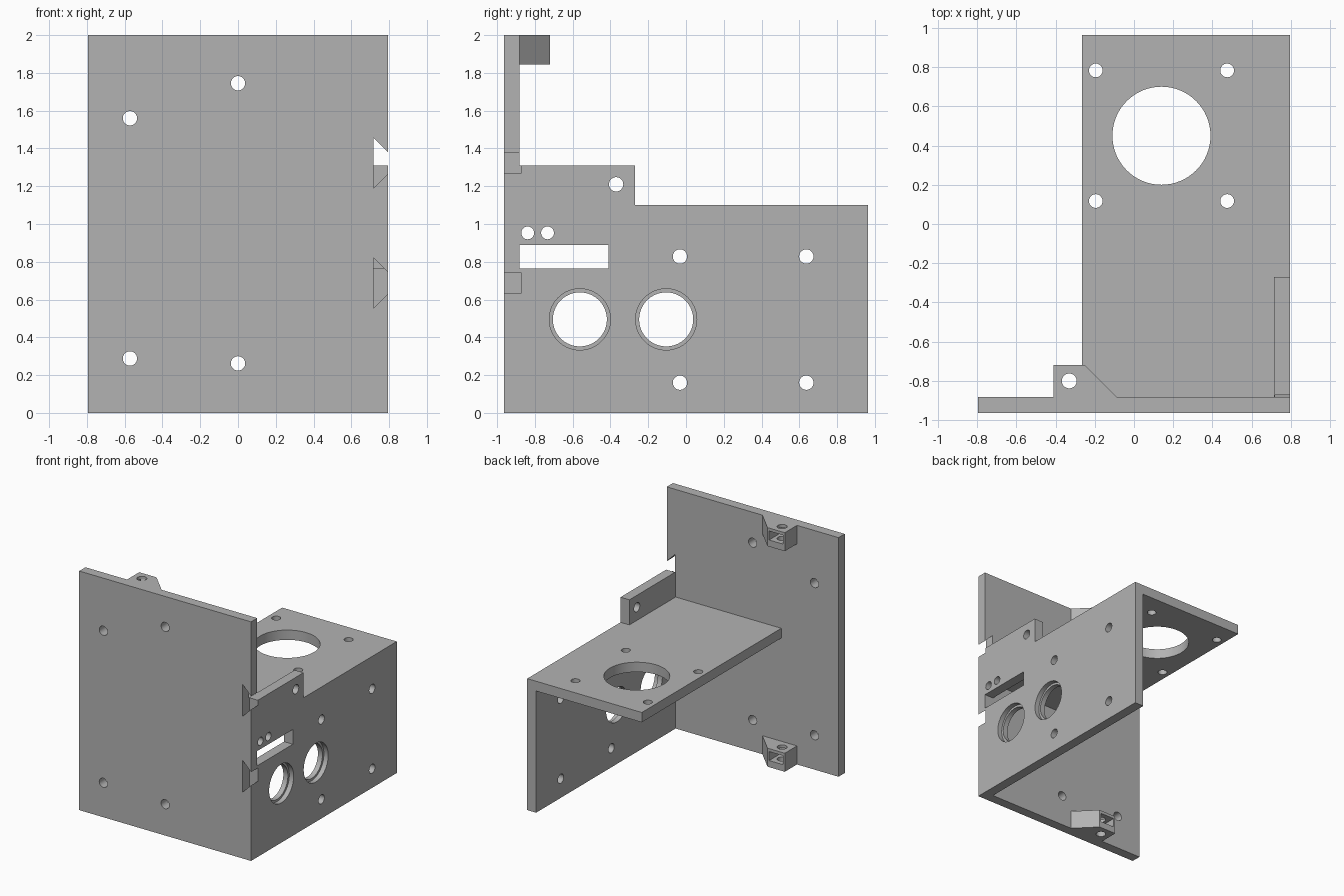
import bpy, bmesh, math
from mathutils import Matrix

if "Cube" in bpy.data.objects:
    bpy.data.objects.remove(bpy.data.objects["Cube"])

X, Y, H = 0.795, 0.963, 2.0      # half width, half depth, height
T = 0.082                        # plate thickness

grey = bpy.data.materials.new("plain grey")
grey.diffuse_color = (0.45, 0.45, 0.45, 1)
grey.use_nodes = True
grey.node_tree.nodes["Principled BSDF"].inputs["Base Color"].default_value = grey.diffuse_color


def make(name, bm):
    bmesh.ops.recalc_face_normals(bm, faces=bm.faces)
    me = bpy.data.meshes.new(name)
    bm.to_mesh(me)
    bm.free()
    me.materials.append(grey)
    ob = bpy.data.objects.new(name, me)
    bpy.context.collection.objects.link(ob)
    return ob


def prism(name, pts, axis, lo, hi):
    """Extrude a 2D outline along an axis; outlines are (y,z), (x,z) or (x,y)."""
    place = {"x": lambda a, b, c: (c, a, b),
             "y": lambda a, b, c: (a, c, b),
             "z": lambda a, b, c: (a, b, c)}[axis]
    bm = bmesh.new()
    low = [bm.verts.new(place(a, b, lo)) for a, b in pts]
    high = [bm.verts.new(place(a, b, hi)) for a, b in pts]
    bm.faces.new(low)
    bm.faces.new(high)
    for i in range(len(pts)):
        j = (i + 1) % len(pts)
        bm.faces.new((low[i], low[j], high[j], high[i]))
    return make(name, bm)


def rect(a0, a1, b0, b1):
    return [(a0, b0), (a1, b0), (a1, b1), (a0, b1)]


def circle(a, b, r, n):
    return [(a + r * math.cos(2 * math.pi * i / n),
             b + r * math.sin(2 * math.pi * i / n)) for i in range(n)]


def combine(body, other, operation):
    mod = body.modifiers.new("join", "BOOLEAN")
    mod.operation, mod.solver, mod.object = operation, "EXACT", other
    bpy.context.view_layer.objects.active = body
    bpy.ops.object.modifier_apply(modifier=mod.name)
    bpy.data.objects.remove(other)


def cut(pts, axis, lo, hi):
    combine(bracket, prism("cutter", pts, axis, lo, hi), "DIFFERENCE")


def drill(centres, r, axis, lo, hi, n=32):
    for a, b in centres:
        cut(circle(a, b, r, n), axis, lo, hi)


# Tall front plate
bracket = prism("bracket", rect(-X, X, 0, H), "y", -Y, -Y + T)

# Side plate with its raised front step
side = [(-Y, 0), (Y, 0), (Y, 1.1), (-0.27, 1.1), (-0.27, 1.31), (-Y, 1.31)]
combine(bracket, prism("side_plate", side, "x", X - T, X), "UNION")

# Horizontal shelf
combine(bracket, prism("shelf", rect(-0.265, X, -Y, Y), "z", 1.1 - T, 1.1), "UNION")

# Screw lugs at top and bottom, each with a nut pocket
lug = [(-0.41, -Y), (-0.41, -0.72), (-0.25, -0.72), (-0.09, -Y + T), (-0.09, -Y)]
for z0 in (0, H - 0.155):
    combine(bracket, prism("lug", lug, "z", z0, z0 + 0.155), "UNION")
    cut(rect(-0.395, -0.265, -0.86, -0.70), "z", z0 + 0.055, z0 + 0.13)
    drill([(-0.33, -0.80)], 0.038, "z", z0 - 0.1, z0 + 0.25)

# Tapered notches in the right front edge
for z in (1.3225, 0.6875):
    s = X - 0.077
    cut([(s, z - 0.1325), (X + 0.02, z - 0.0355), (X + 0.02, z + 0.0355),
         (s, z + 0.1325)], "y", -Y - 0.1, -0.873)

# Front plate holes
drill([(0, 1.745), (-0.572, 1.56), (-0.572, 0.288), (0, 0.262)],
      0.038, "y", -Y - 0.1, -Y + 0.15)

# Side plate: bolt holes, pin holes, slot and counterbored round openings
lo, hi = X - 0.15, X + 0.1
drill([(-0.37, 1.21), (-0.032, 0.828), (0.637, 0.828), (-0.032, 0.16), (0.637, 0.16)],
      0.038, "x", lo, hi)
drill([(-0.838, 0.953), (-0.733, 0.953)], 0.034, "x", lo, hi)
cut(rect(-Y + T, -0.41, 0.765, 0.888), "x", lo, hi)
rounds = [(-0.562, 0.495), (-0.105, 0.495)]
drill(rounds, 0.143, "x", lo, hi, 64)
drill(rounds, 0.162, "x", X - 0.04, hi, 64)

# Shelf: large round opening and four bolt holes
drill([(0.14, 0.45)], 0.25, "z", 0.9, 1.2, 64)
drill([(x, y) for x in (-0.195, 0.475) for y in (0.117, 0.783)], 0.035, "z", 0.9, 1.2)

# Crisp edges, round hole walls
bpy.ops.object.select_all(action="DESELECT")
bracket.select_set(True)
bpy.context.view_layer.objects.active = bracket
bpy.ops.object.shade_smooth_by_angle(angle=math.radians(30))
